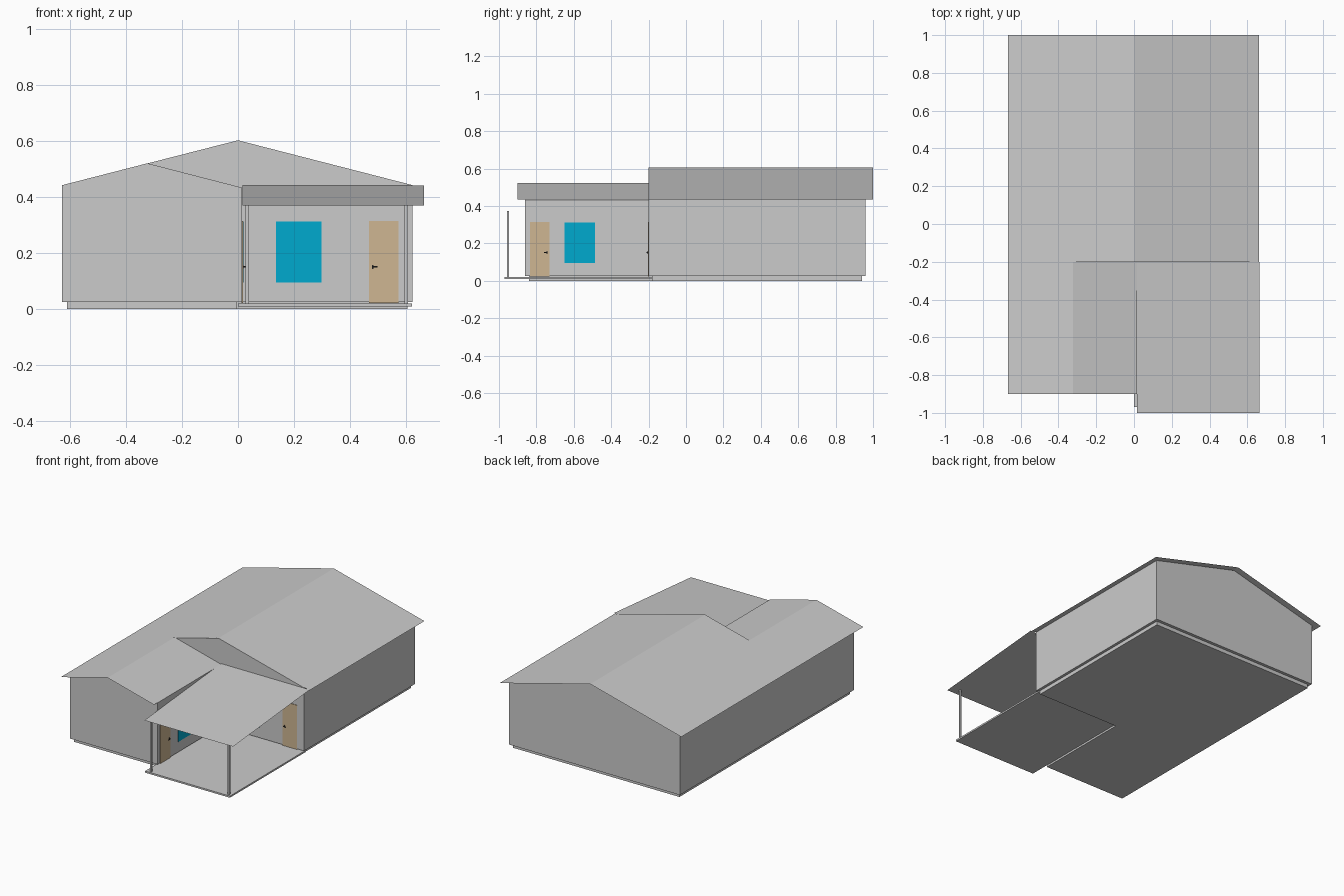
import bpy

if "Cube" in bpy.data.objects:
    bpy.data.objects.remove(bpy.data.objects["Cube"])

def mesh(name, verts, faces, color=None):
    me = bpy.data.meshes.new(name)
    me.from_pydata(verts, [], faces)
    ob = bpy.data.objects.new(name, me)
    bpy.context.collection.objects.link(ob)
    if color:
        me.materials.append(color)
    return ob

def material(name, rgb):
    m = bpy.data.materials.new(name)
    m.diffuse_color = (*rgb, 1)
    m.use_nodes = True
    m.node_tree.nodes["Principled BSDF"].inputs["Base Color"].default_value = m.diffuse_color
    return m

def prism(name, profile, y0, y1, caps=(True, True)):
    """Extrude an anticlockwise (x, z) profile from y0 back to y1."""
    n = len(profile)
    v = [(x, y, z) for y in (y0, y1) for x, z in profile]
    f = [(i, i + n, (i + 1) % n + n, (i + 1) % n) for i in range(n)]
    if caps[0]:
        f.append(tuple(range(n)))
    if caps[1]:
        f.append(tuple(reversed(range(n, 2 * n))))
    return mesh(name, v, f)

def slab(name, outline, z0, z1, color=None):
    """Extrude an anticlockwise (x, y) outline upward."""
    n = len(outline)
    v = [(x, y, z) for z in (z0, z1) for x, y in outline]
    f = [(i, (i + 1) % n, (i + 1) % n + n, i + n) for i in range(n)]
    f += [tuple(reversed(range(n))), tuple(range(n, 2 * n))]
    return mesh(name, v, f, color)

def box(name, x, y, z, color=None):
    (x0, x1), (y0, y1) = sorted(x), sorted(y)
    return slab(name, [(x0, y0), (x1, y0), (x1, y1), (x0, y1)], *z, color)

def sheet(name, profile, y0, y1):
    """Thin roof sheet following an open (x, z) profile."""
    n = len(profile)
    v = [(x, y, z) for y in (y0, y1) for x, z in profile]
    return mesh(name, v, [(i, i + 1, i + 1 + n, i + n) for i in range(n - 1)])

blue = material("glass_blue", (0.0, 0.40, 0.62))
wood = material("door_wood", (0.62, 0.47, 0.29))
dark = material("handle_dark", (0.02, 0.02, 0.02))

FRONT, SIDE = -0.2, 0.015      # recessed front wall (y), wing side wall (x)
L, R = -0.627, 0.623           # outer walls

# Foundation and porch floor
slab("foundation", [(-0.61, -0.84), (-0.004, -0.84), (-0.004, -0.18),
                    (0.605, -0.18), (0.605, 0.94), (-0.61, 0.94)], 0, 0.025)
box("porch_floor", (0.0, 0.62), (-0.97, -0.18), (0.009, 0.02))

# Walls, with gables just below the roof sheets
prism("main_walls", [(L, 0.025), (R, 0.025), (R, 0.442), (0, 0.602), (L, 0.442)],
      FRONT, 0.96)
prism("wing_walls", [(L, 0.025), (SIDE, 0.025), (SIDE, 0.433), (-0.323, 0.52), (L, 0.442)],
      -0.86, FRONT, (True, False))

# Roofs
sheet("main_roof", [(-0.666, 0.435), (0, 0.606), (0.662, 0.435)], FRONT, 1.0)
sheet("wing_roof", [(-0.666, 0.435), (-0.323, 0.523), (0.016, 0.435)], -0.9, FRONT)
mesh("porch_roof", [(0.016, -1, 0.37), (0.664, -1, 0.37),
                    (0.664, FRONT, 0.44), (0.016, FRONT, 0.44)], [(0, 1, 2, 3)])

# Porch posts
for i, x in enumerate((0.033, 0.600)):
    box(f"porch_post_{i + 1}", (x - 0.006, x + 0.006), (-0.958, -0.946), (0.02, 0.373))

def on_wall(name, wall, a, out, z, color):
    """Box lying on the front wall or wing side wall, protruding by the out range."""
    if wall == "front":
        box(f"{wall}_{name}", a, (FRONT - out[0], FRONT - out[1]), z, color)
    else:
        box(f"{wall}_{name}", (SIDE + out[0], SIDE + out[1]), a, z, color)

# One window and one door with lever handle on each porch wall
for wall, win, door, knob, d in (("front", (0.135, 0.298), (0.467, 0.573), 0.481, 1),
                                 ("side", (-0.65, -0.487), (-0.835, -0.729), -0.743, -1)):
    on_wall("window", wall, win, (-0.002, 0.004), (0.095, 0.312), blue)
    on_wall("door", wall, door, (-0.002, 0.003), (0.022, 0.314), wood)
    on_wall("handle_plate", wall, (knob - 0.003, knob + 0.003), (0.002, 0.005), (0.143, 0.158), dark)
    on_wall("handle_stem", wall, (knob - 0.002, knob + 0.002), (0.004, 0.011), (0.149, 0.153), dark)
    on_wall("handle_lever", wall, (knob - 0.002 * d, knob + 0.017 * d), (0.008, 0.012), (0.149, 0.153), dark)
